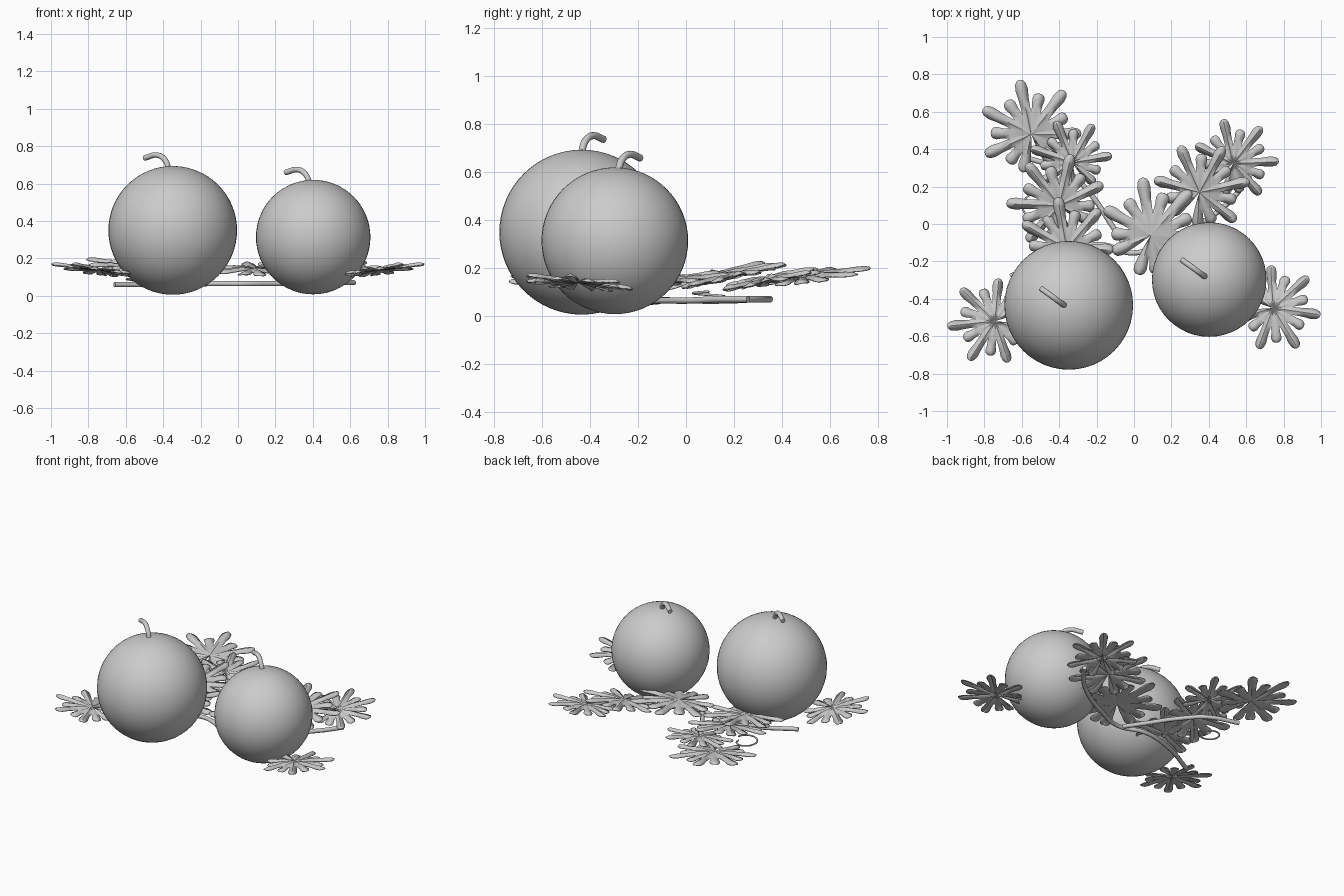
import bpy, bmesh, math
from mathutils import Vector, Matrix

if "Cube" in bpy.data.objects:
    bpy.data.objects.remove(bpy.data.objects["Cube"])

grey = bpy.data.materials.new("plain grey")
grey.diffuse_color = (0.6, 0.6, 0.6, 1)
grey.use_nodes = True
grey.node_tree.nodes["Principled BSDF"].inputs["Base Color"].default_value = grey.diffuse_color


def finish(ob, angle=50):
    ob.data.materials.append(grey)
    bpy.ops.object.select_all(action='DESELECT')
    ob.select_set(True)
    bpy.context.view_layer.objects.active = ob
    bpy.ops.object.shade_smooth_by_angle(angle=math.radians(angle))


def add_mesh(name, bm):
    me = bpy.data.meshes.new(name)
    bm.to_mesh(me)
    bm.free()
    ob = bpy.data.objects.new(name, me)
    bpy.context.collection.objects.link(ob)
    return ob


def fruit(name, centre, radius):
    bm = bmesh.new()
    bmesh.ops.create_uvsphere(bm, u_segments=48, v_segments=32, radius=radius,
                              matrix=Matrix.Translation(centre))
    finish(add_mesh(name, bm))


def tube(name, points, radius):
    cu = bpy.data.curves.new(name, 'CURVE')
    cu.dimensions = '3D'
    cu.bevel_depth = radius
    cu.bevel_resolution = 3
    cu.resolution_u = 8
    cu.use_fill_caps = True
    sp = cu.splines.new('BEZIER')
    sp.bezier_points.add(len(points) - 1)
    for bp, p in zip(sp.bezier_points, points):
        bp.co = p
        bp.handle_left_type = bp.handle_right_type = 'AUTO'
    ob = bpy.data.objects.new(name, cu)
    bpy.context.collection.objects.link(ob)
    bpy.ops.object.select_all(action='DESELECT')
    ob.select_set(True)
    bpy.context.view_layer.objects.active = ob
    bpy.ops.object.convert(target='MESH')
    finish(bpy.context.view_layer.objects.active)


# Fingers of one leaf: (angle from the main finger in degrees, relative length)
HALF = [(24, 0.74), (50, 0.98), (76, 0.72), (102, 0.9), (130, 0.66), (156, 0.7)]
FINGERS = [(-a, r) for a, r in reversed(HALF)] + [(0, 1.0)] + HALF


def leaf(name, hub, heading, size, tilt, roll):
    bm = bmesh.new()

    def point(x, y, up=0.0):
        # The leaf arches down to its rim, the short fingers most
        a, r = math.atan2(y, x), math.hypot(x, y) / size
        wave = math.cos(a * 7.1) * 0.012 * r * r
        return bm.verts.new((x, y, up + wave - 0.018 * r * r))

    polar = lambda a, r, up=0.0: point(r * math.cos(a), r * math.sin(a), up)
    centre = polar(0, 0, 0.004)
    angles = [math.radians(a) for a, _ in FINGERS]
    lengths = [rel * size for _, rel in FINGERS]
    # Valleys between neighbouring fingers
    mids = ([angles[0] - 0.24] + [(a + b) / 2 for a, b in zip(angles, angles[1:])]
            + [angles[-1] + 0.24])
    depth = ([0.2 * size] + [0.52 * min(a, b) for a, b in zip(lengths, lengths[1:])]
             + [0.2 * size])
    valleys = [polar(a, r) for a, r in zip(mids, depth)]
    for i, (a, length) in enumerate(zip(angles, lengths)):
        start, width = (depth[i] + depth[i + 1]) / 2, 0.112 * size
        along, side = Vector((math.cos(a), math.sin(a))), Vector((-math.sin(a), math.cos(a)))
        right, left = valleys[i], valleys[i + 1]
        ridge = polar(a, start, 0.012)
        bm.faces.new((centre, right, ridge))
        bm.faces.new((centre, ridge, left))
        # Finger widens slightly, then closes in a round tip
        for t, w in ((0.4, 0.82), (0.7, 1.0), (0.88, 0.85), (0.97, 0.5)):
            p, s = along * (start + (length - start) * t), side * width * w
            row = [point(*(p - s)), point(*p, 0.012 * w), point(*(p + s))]
            bm.faces.new((right, row[0], row[1], ridge))
            bm.faces.new((ridge, row[1], row[2], left))
            right, ridge, left = row
        tip = polar(a, length)
        bm.faces.new((right, tip, ridge))
        bm.faces.new((ridge, tip, left))
    turn = (Matrix.Translation(hub) @ Matrix.Rotation(math.radians(heading), 4, 'Z')
            @ Matrix.Rotation(math.radians(-tilt), 4, 'Y')
            @ Matrix.Rotation(math.radians(roll), 4, 'X'))
    bmesh.ops.transform(bm, matrix=turn, verts=bm.verts)
    ob = add_mesh(name, bm)
    mod = ob.modifiers.new("thickness", 'SOLIDIFY')
    mod.thickness = 0.006
    finish(ob)


# Two round fruits with bent stems
fruit("large_fruit", (-0.349, -0.435, 0.35), 0.344)
fruit("small_fruit", (0.402, -0.297, 0.314), 0.306)
BEND = [(0, 0, -0.03), (-0.025, 0.015, 0.035), (-0.065, 0.045, 0.062), (-0.135, 0.095, 0.047)]
for name, base in (("large_fruit_stem", (-0.365, -0.438, 0.69)),
                   ("small_fruit_stem", (0.388, -0.285, 0.612))):
    tube(name, [Vector(base) + Vector(b) for b in BEND], 0.015)

# Vines lying under the leaves
tube("main_vine", [(-0.66, -0.28, 0.06), (-0.4, -0.15, 0.06), (-0.18, -0.11, 0.065),
                   (0.0, -0.155, 0.065), (0.2, -0.08, 0.065), (0.4, 0.03, 0.065),
                   (0.53, 0.14, 0.07), (0.62, 0.26, 0.07)], 0.014)
tube("side_vine", [(-0.03, -0.14, 0.065), (-0.11, -0.02, 0.065), (-0.24, 0.17, 0.065),
                   (-0.36, 0.28, 0.07), (-0.56, 0.35, 0.07)], 0.014)

# Thin curled tendril
tube("tendril", [(-0.53 + 0.065 * math.cos(k * 0.7), 0.095 + 0.065 * math.sin(k * 0.7),
                  0.075 + 0.003 * k) for k in range(10)], 0.005)

# Leaves: hub, heading, size, tilt up along the heading, roll
LEAVES = {
    "back_left_leaf": ((-0.55, 0.48, 0.165), 102, 0.3, 8, 3),
    "upper_left_leaf": ((-0.33, 0.33, 0.16), 112, 0.24, 10, -5),
    "middle_left_leaf": ((-0.4, 0.1, 0.165), 128, 0.29, 13, -4),
    "lower_left_leaf": ((-0.36, -0.13, 0.14), 100, 0.28, 10, 0),
    "outer_left_leaf": ((-0.745, -0.52, 0.14), 186, 0.257, 8, 4),
    "centre_leaf": ((0.09, -0.06, 0.145), 48, 0.32, 6, 4),
    "middle_right_leaf": ((0.35, 0.17, 0.165), 62, 0.28, 12, 5),
    "back_right_leaf": ((0.53, 0.325, 0.145), 52, 0.25, 10, 5),
    "outer_right_leaf": ((0.745, -0.45, 0.14), -8, 0.257, 8, -4),
}
for name, spec in LEAVES.items():
    leaf(name, *spec)
